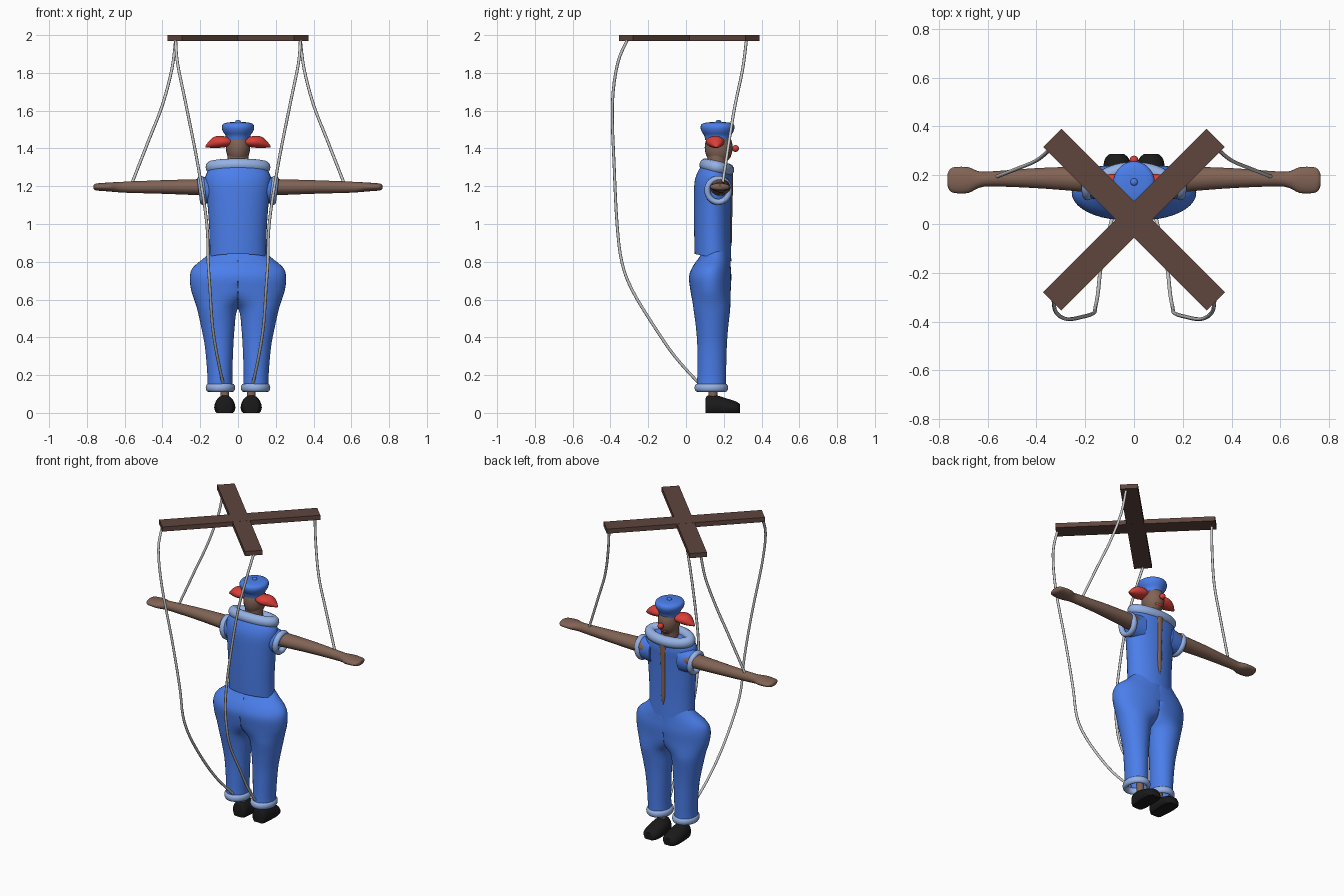
import bpy, bmesh
from math import sin, cos, pi, radians
from mathutils import Vector, Matrix


def material(name, rgb):
    m = bpy.data.materials.new(name)
    m.diffuse_color = (*rgb, 1)
    return m


BLUE = material("blue_cloth", (0.07, 0.21, 0.83))
PALE = material("pale_trim", (0.30, 0.44, 0.78))
SKIN = material("brown_skin", (0.22, 0.125, 0.09))
WOOD = material("dark_wood", (0.115, 0.06, 0.047))
RED = material("red", (0.70, 0.05, 0.04))
BLACK = material("black", (0.01, 0.01, 0.01))


def finish(name, bm, mat, mirror=False):
    bmesh.ops.recalc_face_normals(bm, faces=bm.faces)
    me = bpy.data.meshes.new(name)
    bm.to_mesh(me)
    bm.free()
    me.materials.append(mat)
    me.shade_smooth()
    me.set_sharp_from_angle(angle=radians(45))
    ob = bpy.data.objects.new(name, me)
    bpy.context.collection.objects.link(ob)
    if mirror:
        ob.modifiers.new("mirror", 'MIRROR').use_mirror_merge = False
    return ob


def spline(rows, k=4):
    """Catmull-Rom interpolation of parameter rows."""
    out = []
    for i in range(len(rows) - 1):
        four = [rows[max(0, min(len(rows) - 1, i + d))] for d in (-1, 0, 1, 2)]
        for s in range(k):
            t = s / k
            out.append([0.5 * (2 * b + (c - a) * t + (2 * a - 5 * b + 4 * c - d) * t * t
                               + (3 * b - a - 3 * c + d) * t ** 3) for a, b, c, d in zip(*four)])
    return out + [list(rows[-1])]


def skin(name, rings, mat, caps=(True, True), closed=False, mirror=False):
    """Bridge rings of points into a surface."""
    bm = bmesh.new()
    vs = [[bm.verts.new(p) for p in r] for r in rings]
    n = len(vs[0])
    for a, b in zip(vs, vs[1:] + ([vs[0]] if closed else [])):
        for j in range(n):
            bm.faces.new((a[j], a[(j + 1) % n], b[(j + 1) % n], b[j]))
    for use, r in zip(caps, (vs[0], vs[-1])):
        if use and not closed:
            bm.faces.new(r)
    return finish(name, bm, mat, mirror)


def loft(name, axis, rows, mat, clip=None, tilt=0, n=28, **kw):
    """Rows are (position on axis, centre u, centre v, radius u, radius v)."""
    rings = []
    for p, cu, cv, ru, rv in spline(rows):
        ring = []
        for j in range(n):
            a = 2 * pi * j / n
            u, v = cu + ru * cos(a), cv + rv * sin(a)
            q = {'x': (p, u, v), 'y': (u, p, v), 'z': (u, v, p - tilt * (v - cv))}[axis]
            ring.append(clip(*q) if clip else q)
        rings.append(ring)
    return skin(name, rings, mat, **kw)


def band(name, centre, ra, rb, ta, tb, rot, mat, mirror=False):
    """Elliptical ring with an elliptical tube, turned by rot."""
    rings = []
    for i in range(40):
        a = 2 * pi * i / 40
        rings.append([Vector(centre) + rot @ Vector(((ra + ta * cos(b)) * cos(a),
                      (rb + ta * cos(b)) * sin(a), tb * sin(b)))
                      for b in (2 * pi * j / 12 for j in range(12))])
    skin(name, rings, mat, closed=True, mirror=mirror)


def ball(name, centre, radii, mat):
    bm = bmesh.new()
    bmesh.ops.create_uvsphere(bm, u_segments=24, v_segments=14, radius=1,
                              matrix=Matrix.Translation(centre) @ Matrix.Diagonal((*radii, 1)))
    finish(name, bm, mat)


# Crossed control bars
for i, ang in enumerate((45, -45)):
    bm = bmesh.new()
    bmesh.ops.create_cube(bm, size=1, matrix=Matrix.Translation((0, 0.018, 1.985 - i * 0.0005))
                          @ Matrix.Rotation(radians(ang), 4, 'Z') @ Matrix.Diagonal((0.947, 0.105, 0.03, 1)))
    finish("control_bar", bm, WOOD)

# Strings to hands and heels
hand_path = [(0.33, 0.32, 1.975), (0.35, 0.30, 1.82), (0.40, 0.26, 1.63), (0.47, 0.23, 1.45), (0.56, 0.195, 1.22)]
heel_path = [(0.33, -0.31, 1.975), (0.32, -0.362, 1.85), (0.275, -0.39, 1.63), (0.21, -0.38, 1.30),
             (0.165, -0.365, 1.0), (0.158, -0.34, 0.80), (0.148, -0.285, 0.65), (0.135, -0.17, 0.46),
             (0.11, -0.06, 0.30), (0.08, 0.065, 0.16)]
for label, path in (("hand_string", hand_path), ("heel_string", heel_path)):
    for s in (1, -1):
        cu = bpy.data.curves.new(label, 'CURVE')
        cu.dimensions = '3D'
        cu.bevel_depth = 0.008
        cu.bevel_resolution = 2
        cu.use_fill_caps = True
        pts = spline(path)
        sp = cu.splines.new('POLY')
        sp.points.add(len(pts) - 1)
        for p, q in zip(sp.points, pts):
            p.co = (s * q[0], q[1], q[2], 1)
        sp.use_smooth = True
        bpy.context.collection.objects.link(bpy.data.objects.new(label, cu))

# Baggy trousers: one half clipped at the middle, then mirrored
loft("trousers", 'z', [
    (0.86, 0, 0.160, 0.140, 0.065), (0.82, 0, 0.150, 0.180, 0.083), (0.77, 0.01, 0.135, 0.228, 0.102),
    (0.72, 0.03, 0.128, 0.225, 0.112), (0.65, 0.05, 0.130, 0.198, 0.107), (0.585, 0.095, 0.135, 0.132, 0.100),
    (0.54, 0.11, 0.137, 0.104, 0.096), (0.45, 0.106, 0.138, 0.088, 0.085), (0.35, 0.10, 0.138, 0.075, 0.078),
    (0.20, 0.096, 0.136, 0.066, 0.076), (0.13, 0.095, 0.134, 0.068, 0.078)], BLUE,
    clip=lambda x, y, z: (max(x, 0), y, z), n=40, caps=(True, False), mirror=True)
band("trouser_cuff", (0.093, 0.134, 0.133), 0.063, 0.074, 0.015, 0.022, Matrix.Identity(3), PALE, True)

# Lower legs and shoes
loft("ankle", 'z', [(0.06, 0.07, 0.143, 0.025, 0.025), (0.13, 0.072, 0.143, 0.023, 0.023),
                    (0.35, 0.09, 0.140, 0.03, 0.03)], SKIN, mirror=True)
loft("shoe", 'y', [(y, 0.07, h * 0.38, w, h * 0.62) for y, w, h in (
    (0.103, 0.032, 0.075), (0.115, 0.046, 0.092), (0.16, 0.053, 0.093), (0.22, 0.056, 0.075),
    (0.265, 0.050, 0.060), (0.287, 0.030, 0.045))], BLACK,
    clip=lambda x, y, z: (x, y, max(z, 0)), mirror=True)

# Shirt with open chest
loft("shirt", 'z', [(0.822, 0, 0.143, 0.150, 0.097), (0.95, 0, 0.140, 0.151, 0.097), (1.10, 0, 0.140, 0.161, 0.098),
                    (1.20, 0, 0.143, 0.172, 0.098), (1.26, 0, 0.153, 0.170, 0.090),
                    (1.31, 0, 0.163, 0.135, 0.070)], BLUE, tilt=0.2, n=40, caps=(False, True))
loft("chest", 'z', [(0.86, 0, 0.19, 0.004, 0.045), (0.91, 0, 0.19, 0.022, 0.053), (0.98, 0, 0.19, 0.031, 0.054),
                    (1.10, 0, 0.19, 0.028, 0.056), (1.20, 0, 0.19, 0.034, 0.059), (1.27, 0, 0.19, 0.045, 0.060)], SKIN)
band("collar", (0, 0.163, 1.30), 0.138, 0.060, 0.034, 0.034, Matrix.Rotation(radians(-13), 3, 'X'), PALE)

# Sleeves, trim and arms with paddle hands
loft("sleeve", 'x', [(0.10, 0.165, 1.185, 0.075, 0.085), (0.15, 0.168, 1.182, 0.068, 0.075),
                     (0.19, 0.170, 1.180, 0.062, 0.066)], BLUE, caps=(True, False), mirror=True)
band("sleeve_trim", (0.19, 0.171, 1.178), 0.062, 0.058, 0.016, 0.019, Matrix.Rotation(radians(97), 3, 'Y'), PALE, True)
loft("arm", 'x', [(0.12, 0.178, 1.195, 0.056, 0.046), (0.22, 0.184, 1.195, 0.051, 0.042),
                  (0.40, 0.188, 1.196, 0.041, 0.036), (0.58, 0.185, 1.195, 0.031, 0.030),
                  (0.635, 0.182, 1.195, 0.034, 0.027), (0.68, 0.180, 1.196, 0.053, 0.024),
                  (0.735, 0.180, 1.196, 0.053, 0.020), (0.755, 0.180, 1.196, 0.043, 0.017),
                  (0.765, 0.180, 1.196, 0.022, 0.010)], SKIN, mirror=True)

# Head, neck, nose and hair tufts
ball("head", (0, 0.173, 1.405), (0.064, 0.074, 0.092), SKIN)
loft("neck", 'z', [(1.24, 0, 0.165, 0.06, 0.05), (1.32, 0, 0.165, 0.055, 0.05), (1.38, 0, 0.168, 0.056, 0.058)], SKIN)
ball("nose", (0, 0.262, 1.400), (0.018, 0.018, 0.018), RED)
ball("mouth", (0, 0.226, 1.358), (0.028, 0.012, 0.010), RED)
loft("hair_tuft", 'x', [(0.035, 0.155, 1.435, 0.030, 0.020), (0.06, 0.155, 1.435, 0.045, 0.027),
                        (0.09, 0.155, 1.435, 0.050, 0.031), (0.125, 0.158, 1.432, 0.040, 0.030),
                        (0.152, 0.160, 1.422, 0.024, 0.018), (0.172, 0.160, 1.410, 0.006, 0.005)], RED, mirror=True)

# Flat cap with button
loft("cap", 'z', [(1.445, 0, 0.168, 0.062, 0.066), (1.468, 0, 0.168, 0.066, 0.072), (1.49, 0, 0.167, 0.080, 0.084),
                  (1.512, 0, 0.167, 0.086, 0.090), (1.530, 0, 0.167, 0.078, 0.082), (1.538, 0, 0.168, 0.05, 0.052),
                  (1.540, 0, 0.170, 0.008, 0.008)], BLUE)
ball("cap_button", (0, 0.172, 1.541), (0.015, 0.015, 0.010), BLUE)
